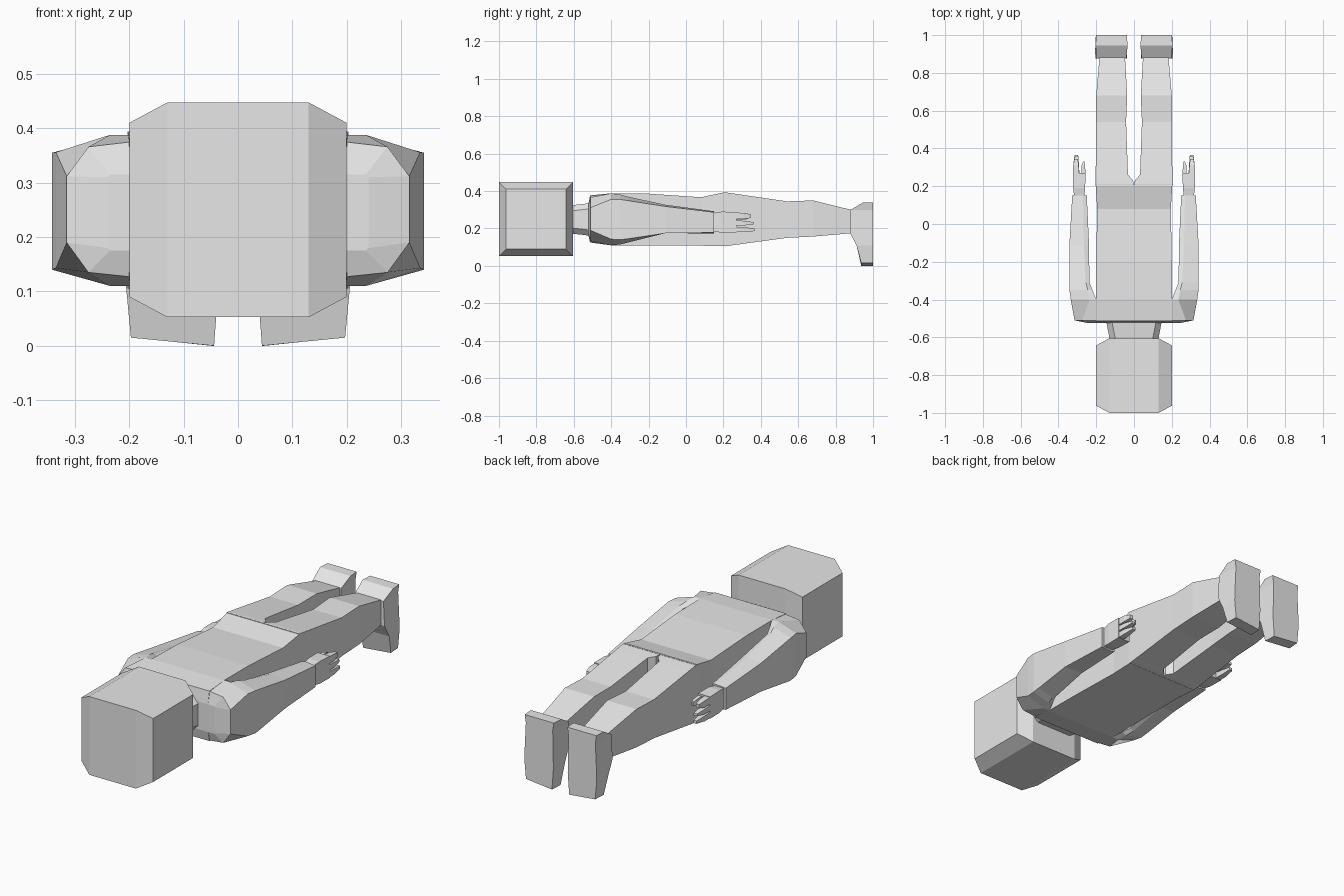
import bpy
import bmesh

grey = bpy.data.materials.new("light grey")
grey.diffuse_color = (0.8, 0.8, 0.8, 1)


def loft(name, rings, mirror=False):
    """Skin a list of equal-length point rings and cap both ends."""
    bm = bmesh.new()
    loops = [[bm.verts.new(p) for p in ring] for ring in rings]
    n = len(loops[0])
    for a, b in zip(loops, loops[1:]):
        for i in range(n):
            j = (i + 1) % n
            bm.faces.new((a[i], a[j], b[j], b[i]))
    bm.faces.new(loops[0])
    bm.faces.new(loops[-1])
    bmesh.ops.recalc_face_normals(bm, faces=bm.faces)
    me = bpy.data.meshes.new(name)
    bm.to_mesh(me)
    bm.free()
    me.materials.append(grey)
    ob = bpy.data.objects.new(name, me)
    bpy.context.collection.objects.link(ob)
    if mirror:
        ob.modifiers.new("mirror", 'MIRROR')
    return ob


def box_y(y, x0, x1, z0, z1):
    """Rectangular section across the body."""
    return [(x0, y, z0), (x1, y, z0), (x1, y, z1), (x0, y, z1)]


def cut_box_y(y, hw, z0, z1, c):
    """Symmetric section with cut corners."""
    return [(-hw + c, y, z0), (hw - c, y, z0), (hw, y, z0 + c), (hw, y, z1 - c),
            (hw - c, y, z1), (-hw + c, y, z1), (-hw, y, z1 - c), (-hw, y, z0 + c)]


# head: block with tapered cheeks
loft("head", [[(x, -0.8025 - r, 0.25 - r), (x, -0.8025 + r, 0.25 - r),
               (x, -0.8025 + r, 0.25 + r), (x, -0.8025 - r, 0.25 + r)]
              for x, r in ((-0.2, 0.16), (-0.13, 0.1975), (0.13, 0.1975), (0.2, 0.16))])

# neck
loft("neck", [cut_box_y(-0.63, 0.125, 0.175, 0.322, 0.03),
              cut_box_y(-0.50, 0.15, 0.16, 0.337, 0.03)])

# torso
loft("torso", [box_y(y, -hw, hw, z0, z1) for y, hw, z0, z1 in (
    (-0.525, 0.2, 0.175, 0.315), (-0.513, 0.2, 0.125, 0.377),
    (-0.40, 0.202, 0.11, 0.388), (-0.20, 0.2, 0.11, 0.386),
    (0.08, 0.195, 0.108, 0.367), (0.21, 0.203, 0.105, 0.394))])

# shoulder and arm: inner, middle and outer (x, bottom, top) per section
arm = (
    (-0.525, (0.18, 0.175, 0.315), (0.235, 0.175, 0.315), (0.24, 0.18, 0.31)),
    (-0.510, (0.18, 0.125, 0.377), (0.275, 0.135, 0.366), (0.315, 0.19, 0.312)),
    (-0.40, (0.20, 0.11, 0.388), (0.235, 0.11, 0.388), (0.335, 0.143, 0.356)),
    (-0.35, (0.22, 0.125, 0.37), (0.245, 0.115, 0.381), (0.342, 0.14, 0.355)),
    (-0.31, (0.236, 0.135, 0.36), (0.255, 0.125, 0.37), (0.342, 0.145, 0.349)),
    (-0.11, (0.238, 0.178, 0.322), (0.265, 0.175, 0.327), (0.342, 0.175, 0.318)),
    (0.15, (0.25, 0.178, 0.287), (0.27, 0.174, 0.292), (0.327, 0.178, 0.287)),
)
loft("arm", [[(i[0], y, i[1]), (m[0], y, m[1]), (o[0], y, o[1]),
              (o[0], y, o[2]), (m[0], y, m[2]), (i[0], y, i[2])]
             for y, i, m, o in arm], True)

# palm
loft("palm", [box_y(0.14, 0.264, 0.316, 0.185, 0.282),
              box_y(0.19, 0.259, 0.322, 0.178, 0.29),
              box_y(0.27, 0.256, 0.324, 0.178, 0.288)], True)

# fingers and thumb
for name, x0, x1, z0, z1, tip in (("upper_finger", 0.29, 0.322, 0.250, 0.286, 0.345),
                                  ("middle_finger", 0.288, 0.322, 0.216, 0.244, 0.36),
                                  ("lower_finger", 0.29, 0.322, 0.180, 0.210, 0.365),
                                  ("thumb", 0.256, 0.277, 0.245, 0.280, 0.33)):
    loft(name, [box_y(0.25, x0, x1, z0, z1),
                box_y(0.31, x0 + 0.003, x1, z0, z1 - 0.003),
                box_y(tip, x0 + 0.007, x1 - 0.007, z0 + 0.006, z1 - 0.01)], True)

# legs
loft("leg", [box_y(y, x0, x1, z0, z1) for y, x0, x1, z0, z1 in (
    (0.20, 0.0, 0.203, 0.105, 0.394), (0.232, 0.005, 0.203, 0.108, 0.39),
    (0.26, 0.032, 0.203, 0.112, 0.386), (0.54, 0.042, 0.2, 0.15, 0.345),
    (0.68, 0.036, 0.2, 0.157, 0.35), (0.89, 0.048, 0.182, 0.175, 0.298))], True)

# feet: sections stacked from toe to heel; the toe slants outward
loft("foot", [[(x0, y0, za), (x1, y0, zb), (x1 - 0.004, 1.0, zb), (x0 + 0.004, 1.0, za)]
              for y0, x0, x1, za, zb in (
    (0.937, 0.044, 0.197, 0.0, 0.015), (0.912, 0.036, 0.206, 0.11, 0.11),
    (0.877, 0.038, 0.204, 0.175, 0.175), (0.877, 0.04, 0.198, 0.298, 0.298),
    (0.945, 0.034, 0.204, 0.338, 0.338))], True)
